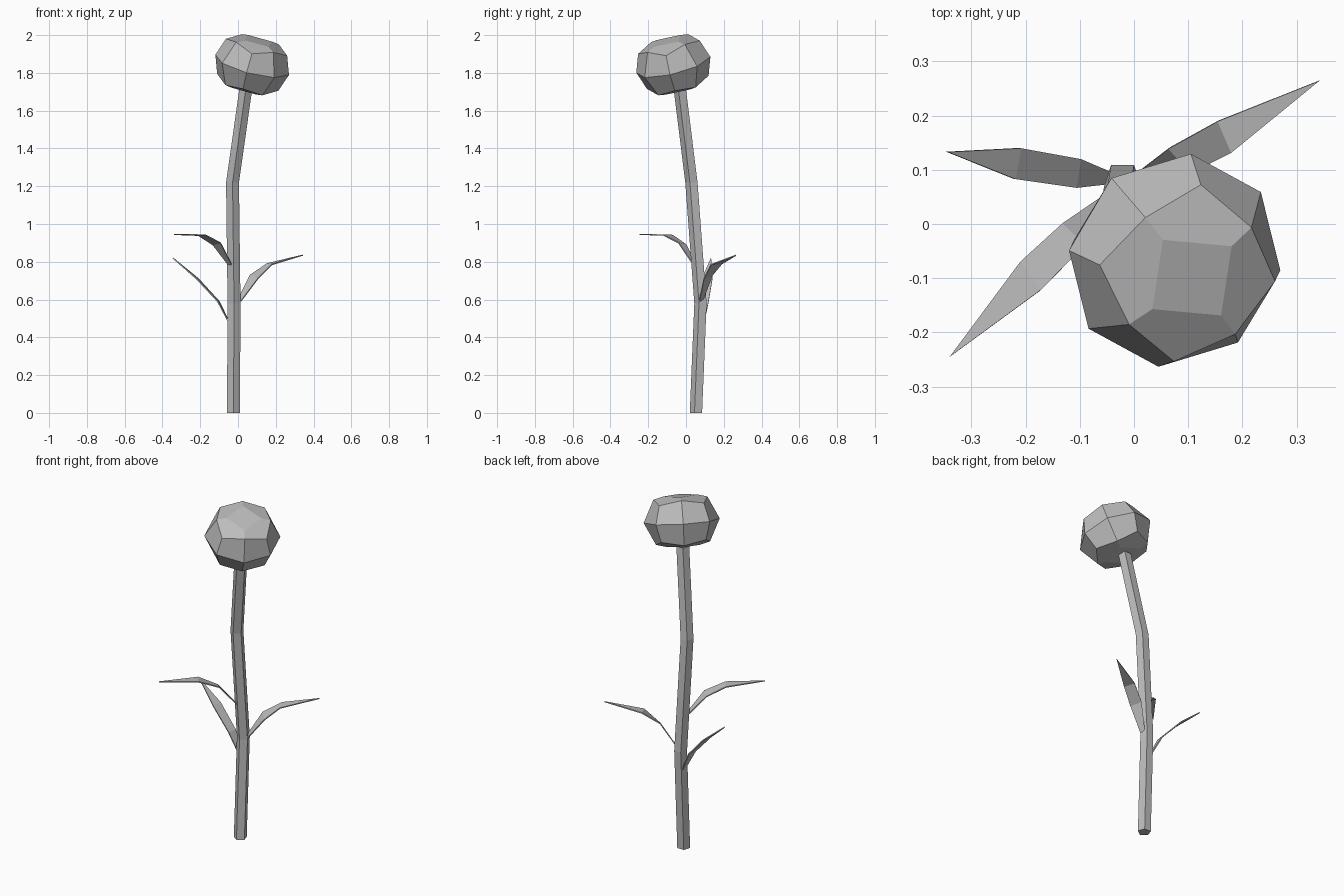
import bpy, bmesh, math
from mathutils import Matrix, Vector

cube = bpy.data.objects.get("Cube")
if cube:
    bpy.data.objects.remove(cube, do_unlink=True)

grey = bpy.data.materials.new("plain_grey")
grey.use_nodes = True
grey.diffuse_color = (0.5, 0.5, 0.5, 1)
grey.node_tree.nodes["Principled BSDF"].inputs["Base Color"].default_value = (0.5, 0.5, 0.5, 1)


def finish(name, bm):
    bmesh.ops.recalc_face_normals(bm, faces=bm.faces[:])
    mesh = bpy.data.meshes.new(name)
    bm.to_mesh(mesh)
    bm.free()
    mesh.materials.append(grey)
    obj = bpy.data.objects.new(name, mesh)
    bpy.context.collection.objects.link(obj)
    return obj


def bridge(bm, low, high):
    n = len(low)
    for i in range(n):
        j = (i + 1) % n
        bm.faces.new((low[i], low[j], high[j], high[i]))


# Stem: five-sided tube bent through four levels
def build_stem(path, radius):
    bm = bmesh.new()
    rings = []
    for x, y, z in path:
        angles = [math.radians(-90 + 72 * i) for i in range(5)]
        rings.append([bm.verts.new((x + radius * math.cos(a), y + radius * math.sin(a), z))
                      for a in angles])
    for low, high in zip(rings, rings[1:]):
        bridge(bm, low, high)
    bm.faces.new(rings[0])
    bm.faces.new(rings[-1])
    finish("stem", bm)


# Flower head: rounded cube with a flat square on top and bottom, squashed and tilted
def build_head(centre, radius, half_height):
    bm = bmesh.new()
    start = math.radians(38)

    def ring(*levels):
        # eight points alternating between levels, or four points on one level
        count = 4 * len(levels)
        verts = []
        for i in range(count):
            a = start + i * math.tau / count
            r, z = levels[i % len(levels)]
            verts.append(bm.verts.new((radius * r * math.cos(a), radius * r * math.sin(a),
                                       half_height * z)))
        return verts

    middle = ring((1, 0), (1, 0))
    for side in (-1, 1):
        shoulder = ring((0.71, 0.71 * side), (0.83, 0.58 * side))
        cap = ring((0.46, 0.79 * side))
        bridge(bm, middle, shoulder)
        bm.faces.new(cap)
        for i in range(4):
            j = (i + 1) % 4
            bm.faces.new((cap[i], shoulder[2 * i], shoulder[2 * i + 1],
                          shoulder[(2 * i + 2) % 8], cap[j]))
    tilt = Matrix.Rotation(math.radians(19.7), 4, Vector((1, 1, 0)))
    bm.transform(Matrix.Translation(centre) @ tilt)
    finish("flower_head", bm)


# Leaf: thin blade running from a narrow root through two cross lines to a pointed tip
def build_leaf(name, lines, tip):
    bm = bmesh.new()
    rows = [[bm.verts.new(p) for p in line] for line in lines]
    for (a, b), (c, d) in zip(rows, rows[1:]):
        bm.faces.new((a, b, d, c))
    bm.faces.new((*rows[-1], bm.verts.new(tip)))
    leaf = finish(name, bm)
    thickness = leaf.modifiers.new("thickness", "SOLIDIFY")
    thickness.thickness = 0.006
    thickness.offset = 0


build_stem([(-0.024, 0.056, 0), (-0.021, 0.08, 0.58),
            (-0.029, 0.032, 1.22), (0.042, -0.03, 1.72)], 0.036)
build_head((0.075, -0.067, 1.843), 0.203, 0.17)

build_leaf("left_leaf",
           [((0.0, 0.09, 0.6), (0.015, 0.07, 0.59)),
            ((0.065, 0.14, 0.73), (0.105, 0.095, 0.71)),
            ((0.155, 0.19, 0.79), (0.18, 0.132, 0.785))], (0.343, 0.265, 0.835))
build_leaf("back_right_leaf",
           [((-0.044, 0.096, 0.475), (-0.047, 0.074, 0.475)),
            ((-0.10, 0.12, 0.59), (-0.108, 0.067, 0.59)),
            ((-0.21, 0.14, 0.71), (-0.22, 0.083, 0.71))], (-0.345, 0.133, 0.82))
build_leaf("front_right_leaf",
           [((-0.045, 0.06, 0.775), (-0.028, 0.045, 0.775)),
            ((-0.133, 0.0, 0.89), (-0.092, -0.04, 0.9)),
            ((-0.21, -0.07, 0.94), (-0.172, -0.122, 0.942))], (-0.34, -0.245, 0.945))
